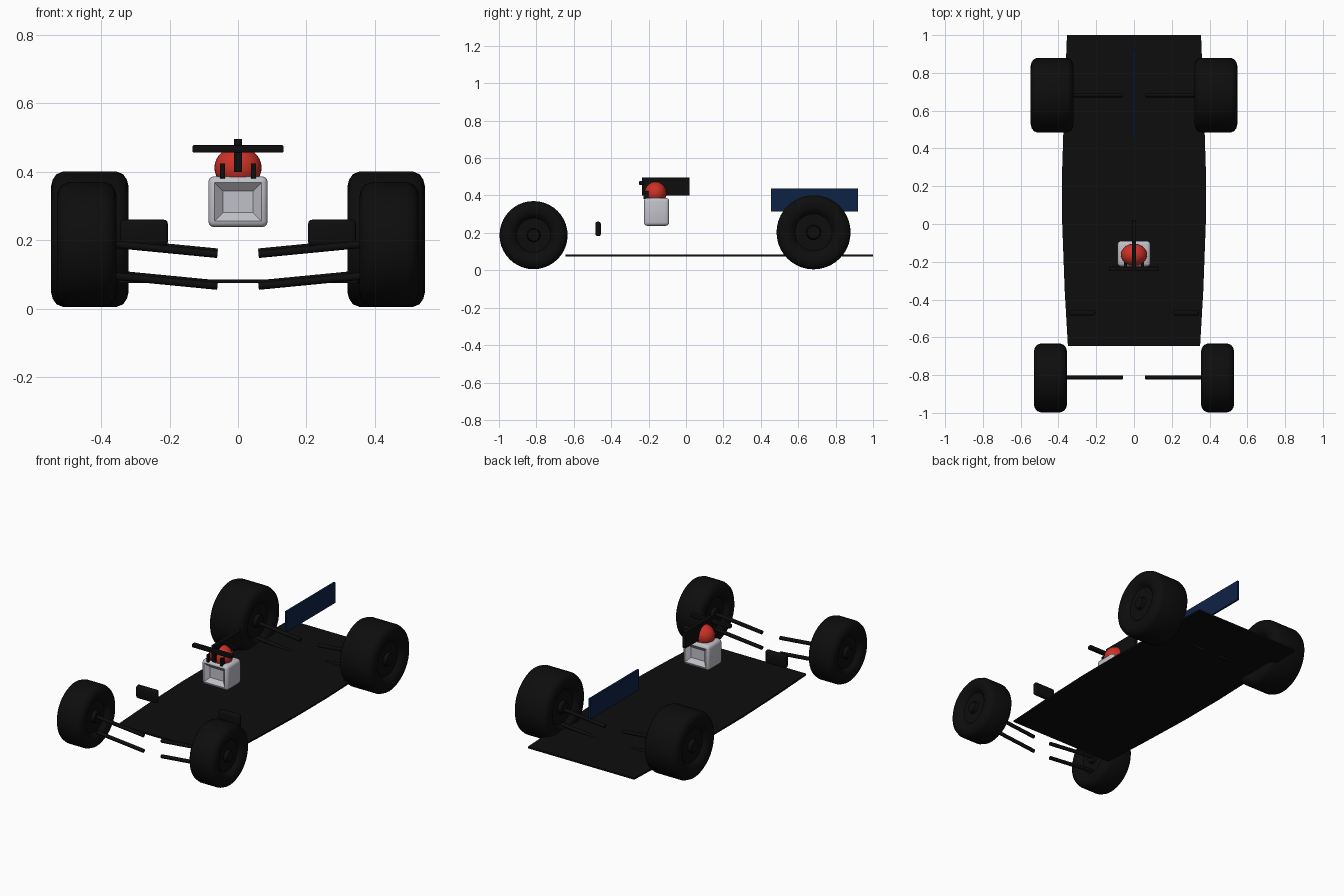
import bpy, bmesh, math
from mathutils import Vector, Matrix

cube = bpy.data.objects.get("Cube")
if cube:
    bpy.data.objects.remove(cube, do_unlink=True)


def material(name, rgb):
    m = bpy.data.materials.new(name)
    m.use_nodes = True
    m.diffuse_color = (*rgb, 1)
    m.node_tree.nodes["Principled BSDF"].inputs["Base Color"].default_value = (*rgb, 1)
    return m


BLACK = material("carbon black", (0.004, 0.004, 0.004))
NAVY = material("navy blue", (0.004, 0.016, 0.06))
RED = material("helmet red", (0.6, 0.03, 0.02))
GREY = material("suit grey", (0.53, 0.53, 0.58))


def finish(bm, name, mat, smooth=True):
    bmesh.ops.recalc_face_normals(bm, faces=bm.faces)
    mesh = bpy.data.meshes.new(name)
    bm.to_mesh(mesh)
    bm.free()
    mesh.materials.append(mat)
    obj = bpy.data.objects.new(name, mesh)
    bpy.context.collection.objects.link(obj)
    if smooth:
        bpy.ops.object.select_all(action='DESELECT')
        bpy.context.view_layer.objects.active = obj
        obj.select_set(True)
        bpy.ops.object.shade_smooth_by_angle(angle=math.radians(35))
    return obj


def box(name, mat, low, high, bevel=0.0, dents=0.0):
    low, high = Vector(low), Vector(high)
    bm = bmesh.new()
    bmesh.ops.create_cube(bm, size=1)
    bmesh.ops.scale(bm, vec=high - low, verts=bm.verts)
    bmesh.ops.translate(bm, vec=(low + high) / 2, verts=bm.verts)
    if bevel:
        bmesh.ops.bevel(bm, geom=bm.edges[:], offset=bevel, segments=3,
                        profile=0.5, affect='EDGES')
    if dents:
        # Soft hollows in the front and back faces
        bm.normal_update()
        faces = [f for f in bm.faces if abs(f.normal.y) > 0.99]
        bmesh.ops.inset_individual(bm, faces=faces, thickness=0.035, depth=-dents)
    return finish(bm, name, mat, smooth=bevel > 0)


def rod(name, start, end, radius):
    start, end = Vector(start), Vector(end)
    along = end - start
    turn = along.to_track_quat('Z', 'Y').to_matrix().to_4x4()
    bm = bmesh.new()
    bmesh.ops.create_cone(bm, cap_ends=True, segments=12, radius1=radius,
                          radius2=radius, depth=along.length,
                          matrix=Matrix.Translation((start + end) / 2) @ turn)
    return finish(bm, name, BLACK)


def wheel(name, side, inner, outer, y, z, r):
    # Half profile from hub to tread: (inset from side wall, radius fraction)
    half = [(0.01, 0), (0.01, 0.17), (0.03, 0.2), (0.03, 0.5), (0.012, 0.58),
            (0.005, 0.64), (0, 0.78), (0.005, 0.88), (0.016, 0.96), (0.035, 1)]
    profile = [(inner + a, f * r) for a, f in half]
    profile += [(outer - a, f * r) for a, f in reversed(half)]
    bm = bmesh.new()
    verts = [bm.verts.new((side * x, y, z + q)) for x, q in profile]
    edges = [bm.edges.new(pair) for pair in zip(verts, verts[1:])]
    bmesh.ops.spin(bm, geom=verts + edges, cent=(0, y, z), axis=(1, 0, 0),
                   angle=math.tau, steps=40, use_duplicate=False)
    bmesh.ops.remove_doubles(bm, verts=bm.verts, dist=0.0005)
    return finish(bm, name, BLACK)


# Flat floor with gently bowed sides
outline = [(0.35, -0.645), (0.367, -0.35), (0.38, 0), (0.38, 0.3),
           (0.372, 0.55), (0.355, 1)]
bm = bmesh.new()
ring = [bm.verts.new((x, y, 0.075)) for x, y in outline]
ring += [bm.verts.new((-x, y, 0.075)) for x, y in reversed(outline)]
base = bm.faces.new(ring)
grown = bmesh.ops.extrude_face_region(bm, geom=[base], use_keep_orig=True)
top = [g for g in grown["geom"] if isinstance(g, bmesh.types.BMVert)]
bmesh.ops.translate(bm, vec=(0, 0, 0.01), verts=top)
finish(bm, "floor", BLACK, smooth=False)

# Wheels, suspension arms and mirrors on both sides
for side, label in ((1, "left"), (-1, "right")):
    wheel(f"front_wheel_{label}", side, 0.355, 0.53, -0.815, 0.188, 0.182)
    wheel(f"rear_wheel_{label}", side, 0.32, 0.547, 0.682, 0.203, 0.198)
    for end, y, lift in (("front", -0.812, 0), ("rear", 0.682, 0.006)):
        for level, z in (("lower", 0.066), ("upper", 0.159)):
            rod(f"{end}_{level}_arm_{label}", (side * 0.06, y, z + lift),
                (side * 0.37, y, z + lift + 0.03), 0.011)
    xs = sorted((side * 0.205, side * 0.345))
    box(f"mirror_{label}", BLACK, (xs[0], -0.485, 0.183), (xs[1], -0.455, 0.26), 0.012)
    # Short uprights beside the visor
    xs = sorted((side * 0.038, side * 0.052))
    box(f"visor_post_{label}", BLACK, (xs[0], -0.226, 0.38), (xs[1], -0.2, 0.425))

# Driver
box("driver_body", GREY, (-0.087, -0.225, 0.238), (0.087, -0.09, 0.387), 0.018, 0.022)
bm = bmesh.new()
bmesh.ops.create_uvsphere(bm, u_segments=32, v_segments=16, radius=1)
bmesh.ops.scale(bm, vec=(0.069, 0.059, 0.062), verts=bm.verts)
bmesh.ops.translate(bm, vec=(0, -0.163, 0.412), verts=bm.verts)
finish(bm, "helmet", RED)

# Camera mount: upright plate and crossbar
box("mount_plate", BLACK, (-0.011, -0.235, 0.4), (0.011, 0.02, 0.496))
box("mount_crossbar", BLACK, (-0.133, -0.25, 0.456), (0.133, -0.225, 0.478), 0.004)

# Engine cover fin
box("rear_fin", NAVY, (-0.006, 0.455, 0.315), (0.006, 0.92, 0.438))
